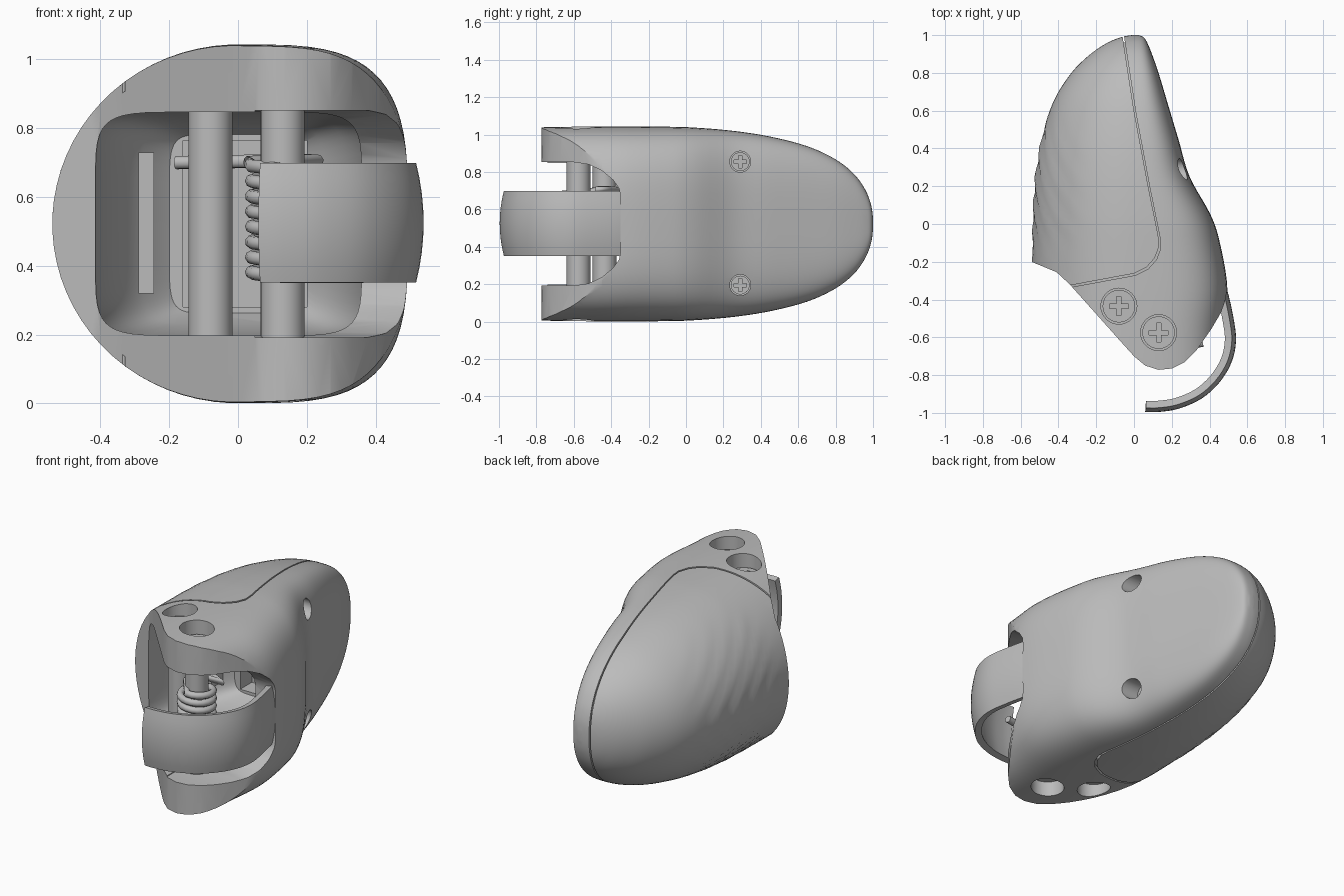
import bpy, bmesh, math
from mathutils import Vector

cube = bpy.data.objects.get("Cube")
if cube:
    bpy.data.objects.remove(cube)

MID = 0.522  # mid height, the model is symmetric about it

grey = bpy.data.materials.new("mid_grey")
grey.use_nodes = True
grey.diffuse_color = (0.5, 0.5, 0.5, 1)
grey.node_tree.nodes["Principled BSDF"].inputs["Base Color"].default_value = (0.5, 0.5, 0.5, 1)


def make(name, verts, faces):
    bm = bmesh.new()
    vs = [bm.verts.new(v) for v in verts]
    for f in faces:
        bm.faces.new([vs[i] for i in f])
    bm.normal_update()
    if bm.calc_volume(signed=True) < 0:
        bmesh.ops.reverse_faces(bm, faces=bm.faces)
    mesh = bpy.data.meshes.new(name)
    bm.to_mesh(mesh)
    bm.free()
    mesh.materials.append(grey)
    obj = bpy.data.objects.new(name, mesh)
    bpy.context.collection.objects.link(obj)
    return obj


def loft(name, rings):
    n = len(rings[0])
    faces = [(r * n + k, r * n + (k + 1) % n, (r + 1) * n + (k + 1) % n, (r + 1) * n + k)
             for r in range(len(rings) - 1) for k in range(n)]
    last = (len(rings) - 1) * n
    faces += [tuple(reversed(range(n))), tuple(range(last, last + n))]
    return make(name, [v for ring in rings for v in ring], faces)


def prism(name, pts, lo, hi, axis="z"):
    if axis == "z":
        rings = [[(u, v, w) for u, v in pts] for w in (lo, hi)]
    else:
        rings = [[(w, u, v) for u, v in pts] for w in (lo, hi)]
    return loft(name, rings)


def circle(u, v, r, n=40):
    return [(u + r * math.cos(2 * math.pi * k / n), v + r * math.sin(2 * math.pi * k / n)) for k in range(n)]


def rect(u0, u1, v0, v1):
    return [(u0, v0), (u1, v0), (u1, v1), (u0, v1)]


def plus(u, v, a, b):
    quarter = [(a, -b), (a, b), (b, b)]
    out = []
    for c, s in ((1, 0), (0, 1), (-1, 0), (0, -1)):
        out += [(u + x * c - y * s, v + x * s + y * c) for x, y in quarter]
    return out


def activate(obj):
    bpy.ops.object.select_all(action="DESELECT")
    obj.select_set(True)
    bpy.context.view_layer.objects.active = obj


def cut(obj, cutter, op="DIFFERENCE"):
    activate(obj)
    before = len(obj.data.polygons)
    for solver in ("MANIFOLD", "EXACT"):
        if len(obj.data.polygons) == before:
            mod = obj.modifiers.new("cut", "BOOLEAN")
            mod.operation, mod.solver, mod.object = op, solver, cutter
            bpy.ops.object.modifier_apply(modifier=mod.name)
    bpy.data.objects.remove(cutter)


def smooth(obj, angle=32):
    activate(obj)
    bpy.ops.object.shade_smooth_by_angle(angle=math.radians(angle))


def spline(pts, steps):
    # Catmull-Rom through points of any dimension
    out = []
    for i in range(len(pts) - 1):
        p = [pts[max(0, min(len(pts) - 1, i + j))] for j in (-1, 0, 1, 2)]
        for s in range(steps):
            t = s / steps
            out.append([b + 0.5 * t * (c - a + t * (2 * a - 5 * b + 4 * c - d + t * (3 * (b - c) + d - a)))
                        for a, b, c, d in zip(*p)])
    return out + [list(pts[-1])]


def section(y, x0, x1, h, xc, n_left, n_right, count=72):
    ring = []
    for k in range(count):
        t = 2 * math.pi * (k + .5) / count
        c, s = math.cos(t), math.sin(t)
        e = 2 / (n_left if c < 0 else n_right)
        half = xc - x0 if c < 0 else x1 - xc
        ring.append((xc + math.copysign(abs(c) ** e, c) * half, y, MID + math.copysign(abs(s) ** e, s) * h))
    return ring


# Outer form: y, left x, right x, half height
rows = [(-.9, -.53, .46, .515), (-.6, -.535, .47, .52), (-.35, -.54, .495, .522), (-.1, -.54, .455, .52),
        (.05, -.54, .405, .515), (.25, -.528, .295, .498), (.45, -.493, .235, .467), (.65, -.426, .175, .415),
        (.8, -.332, .13, .345), (.9, -.23, .095, .265), (.96, -.14, .07, .18), (.99, -.065, .05, .1),
        (1, -.01, .02, .03)]
rings = []
for y, x0, x1, h in spline(rows, 5):
    # Shallow grip ripples on the outer left flank
    fade = max(0, 1 - ((y - .2) / .4) ** 2)
    rings.append([(x + .006 * fade * min(1, max(0, -x - .25) * 6)
                   * (1 + math.sin(2 * math.pi * (y + 1.5 * math.hypot(z - MID, .1)) / .15)), yy, z)
                  for x, yy, z in section(y, x0, x1, h, 0, 2, 3.5)])
body = loft("main_shell", rings)

# Hollow interior with a deeper pocket
hollow = [(-.95, -.42, .36, .325), (-.25, -.415, .36, .325), (.05, -.36, .31, .315),
          (.18, -.28, .25, .29), (.25, -.2, .2, .26)]
cut(body, loft("hollow_cutter", [section(y, a, b, h, -.02, 7, 7, 48) for y, a, b, h in hollow]))
cut(body, prism("pocket_cutter", rect(-.16, .2, -.1, .36), .28, .765))

# Slanted mouth and rounded nose
nose = [(.8, 1.2), (-.7, 1.2), (-.7, -.135), (-.41, -.255), (-.34, -.32), (-.05, -.645), (0, -.7), (.06, -.75),
        (.13, -.772), (.2, -.765), (.27, -.73), (.33, -.67), (.41, -.555), (.46, -.47), (.5, -.36), (.8, -.2)]
cut(body, prism("nose_cutter", nose, -.5, 1.6), "INTERSECT")

# Side slot that the tongue passes through
upper = [(-.95, .33), (-.6, .33), (-.52, .318), (-.45, .285), (-.39, .235), (-.358, .19), (-.35, .15)]
slot = [(y, MID + z) for y, z in upper] + [(y, MID - z) for y, z in reversed(upper)]
cut(body, prism("slot_cutter", slot, .05, .9, "x"))

# Screw wells
rods = [(-.08, -.435), (.13, -.575)]
for x, y in rods:
    cut(body, prism("well_cutter", circle(x, y, .095), .93, 1.3))
    cut(body, prism("well_cutter", circle(x, y, .09), -.3, .09))
side_screws = [(.29, .855), (.29, .195)]
for y, z in side_screws:
    cut(body, prism("well_cutter", circle(y, z, .056), .16, .7, "x"))

# Shallow seam groove, then the side panel split off along it
seam = [(-.075, 1.15), (-.06, .99), (0, .6), (.075, .2), (.128, -.06), (.132, -.12), (.11, -.18), (.065, -.23),
        (0, -.262), (-.34, -.325), (-.8, -.41)]
groove = prism("groove_cutter", seam + [(x + .009, y - .009) for x, y in reversed(seam)], -.4, 1.5)
inset = .022
cut(groove, loft("groove_core", [section(y, a + inset, b - inset, h - inset, 0, 2, 3.5)
                                 for y, a, b, h in spline(rows[:-2], 5)]))
cut(body, groove)
region = [(x + .004, y - .004) for x, y in seam] + [(-.8, 1.15)]
panel = body.copy()
panel.data = body.data.copy()
panel.name = "side_panel"
bpy.context.collection.objects.link(panel)
cut(panel, prism("panel_cutter", region, -.4, 1.5), "INTERSECT")
cut(body, prism("panel_cutter", region, -.4, 1.5))
smooth(body)
smooth(panel)

# Raised rib inside the hollow
prism("inner_rib", rect(-.29, -.245, .1, .22), .32, .73)

# Rods with cross-head screws
for i, (x, y) in enumerate(rods):
    smooth(prism(f"rod_{i + 1}", circle(x, y, .064), .11, .92))
    head = prism(f"rod_screw_{i + 1}", circle(x, y, .086), .91, .962)
    cut(head, prism("cross_cutter", plus(x, y, .05, .012), .935, 1.1))
    smooth(head)
for i, (y, z) in enumerate(side_screws):
    head = prism(f"side_screw_{i + 1}", circle(y, z, .05), .14, .178, "x")
    cut(head, prism("cross_cutter", plus(y, z, .034, .009), .165, .4, "x"))
    smooth(head)

# Coil spring with two legs
sx, sy = rods[1]
turns, per = 7, 20
path = [(.365, -.63, .37), (.25, -.65, .37)]
for k in range(turns * per + 1):
    a = -math.pi / 2 - 2 * math.pi * k / per
    path.append((sx + .09 * math.cos(a), sy + .09 * math.sin(a), .37 + .31 * k / (turns * per)))
path += [(sx - .09, sy + .03, .69), (.03, -.47, .7), (.23, -.48, .705), (.1, -.42, .705), (-.18, -.32, .7)]
curve = bpy.data.curves.new("coil_spring", "CURVE")
curve.dimensions = "3D"
curve.bevel_depth, curve.bevel_resolution, curve.use_fill_caps = .02, 2, True
line = curve.splines.new("POLY")
line.points.add(len(path) - 1)
for p, co in zip(line.points, path):
    p.co = (*co, 1)
curve.materials.append(grey)
bpy.context.collection.objects.link(bpy.data.objects.new("coil_spring", curve))

# Curved tongue, slightly crowned across its width
bend = spline([(.435, -.25), (.474, -.35), (.508, -.5), (.521, -.62), (.497, -.73), (.435, -.83),
               (.345, -.91), (.23, -.96), (.13, -.976), (.06, -.976)], 4)
width = 8
verts = []
for x, y in bend:
    inward = (Vector((.15, -.55)) - Vector((x, y))).normalized()
    for j in range(width + 1):
        t = 2 * j / width - 1
        p = Vector((x, y)) + inward * .022 * t * t
        verts.append((p.x, p.y, .525 + .17 * t))
w = width + 1
faces = [(i * w + j, i * w + j + 1, i * w + w + j + 1, i * w + w + j)
         for i in range(len(bend) - 1) for j in range(width)]
tongue = make("tongue", verts, faces)
mod = tongue.modifiers.new("thickness", "SOLIDIFY")
mod.thickness, mod.offset = .038, 0
activate(tongue)
bpy.ops.object.modifier_apply(modifier=mod.name)
smooth(tongue)
